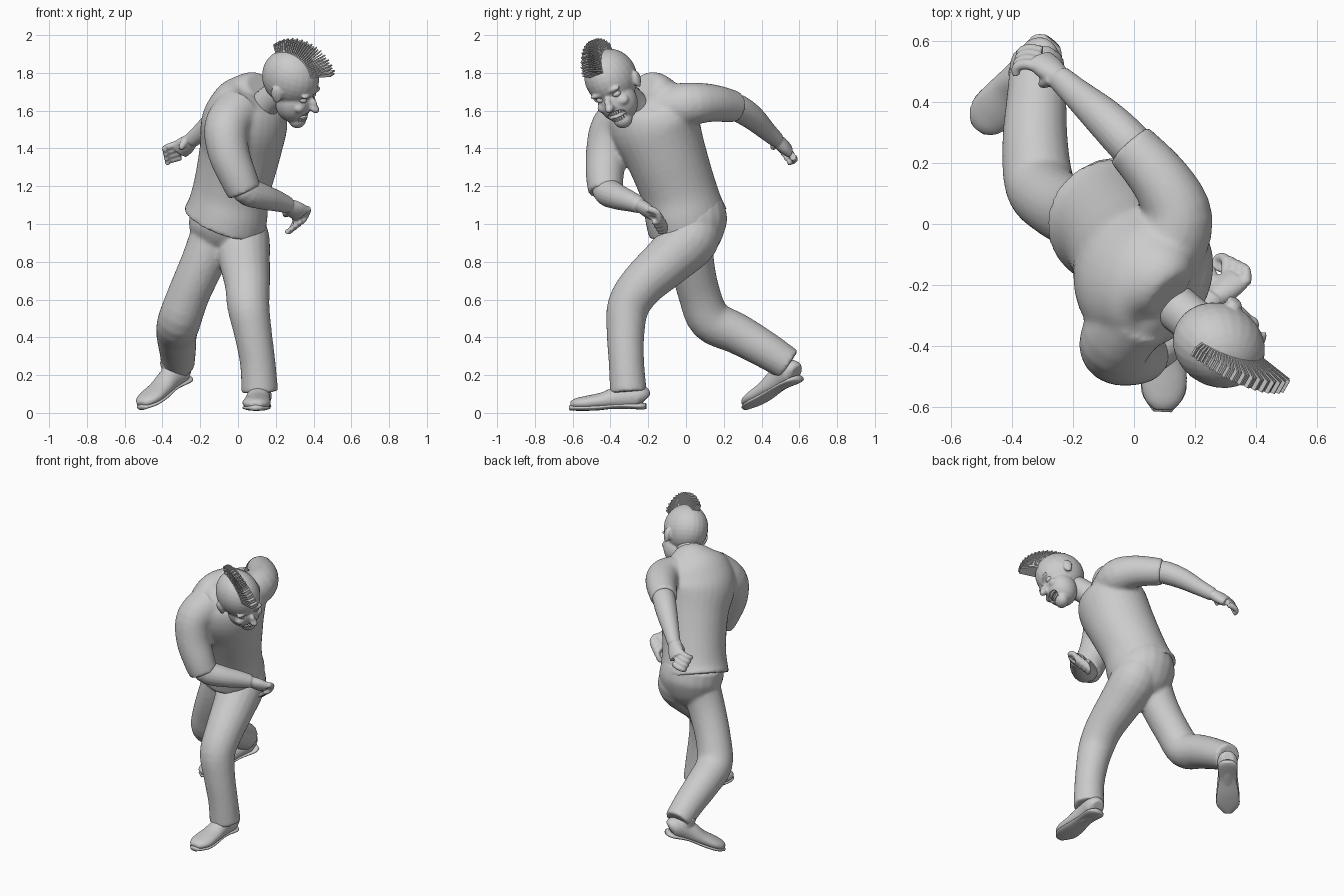
import bpy, bmesh, math
from mathutils import Vector, Matrix

if "Cube" in bpy.data.objects:
    bpy.data.objects.remove(bpy.data.objects["Cube"])

grey = bpy.data.materials.new("plain grey")
grey.use_nodes = True
COLOUR = (0.6, 0.6, 0.6, 1)
grey.diffuse_color = COLOUR
grey.node_tree.nodes["Principled BSDF"].inputs["Base Color"].default_value = COLOUR


def finish(name, bm, voxel=0, smooth=0, flat=False):
    """Turn a bmesh into an object, optionally fusing its volumes."""
    bmesh.ops.recalc_face_normals(bm, faces=bm.faces)
    me = bpy.data.meshes.new(name)
    bm.to_mesh(me)
    bm.free()
    me.materials.append(grey)
    ob = bpy.data.objects.new(name, me)
    bpy.context.collection.objects.link(ob)
    if not flat:
        me.shade_smooth()
    if voxel:
        m = ob.modifiers.new("fuse", 'REMESH')
        m.mode, m.voxel_size, m.use_smooth_shade = 'VOXEL', voxel, True
        s = ob.modifiers.new("soften", 'SMOOTH')
        s.factor, s.iterations = 0.5, smooth
    return ob


def loft(bm, stations, side=(1, 0, 0), n=20, steps=4):
    """Skin elliptical rings along a smooth path; station = x, y, z, ra[, rb]."""
    st = [Vector((*s, s[3])[:5]) for s in stations]
    path = []
    for i in range(len(st) - 1):
        a, b, c, d = st[max(i - 1, 0)], st[i], st[i + 1], st[min(i + 2, len(st) - 1)]
        for k in range(steps):
            t = k / steps
            path.append(b + (c - a) * t / 2 + (a * 2 - b * 5 + c * 4 - d) * t * t / 2
                        + (b * 3 - a - c * 3 + d) * t ** 3 / 2)
    path.append(st[-1])
    rings = []
    for i, p in enumerate(path):
        t = (path[min(i + 1, len(path) - 1)].xyz - path[max(i - 1, 0)].xyz).normalized()
        s = Vector(side)
        u = (s - t * s.dot(t)).normalized()
        v = t.cross(u)
        ring = []
        for k in range(n):
            w = math.tau * k / n
            ring.append(bm.verts.new(p.xyz + u * p[3] * math.cos(w) + v * p[4] * math.sin(w)))
        rings.append(ring)
    for r, q in zip(rings, rings[1:]):
        for k in range(n):
            bm.faces.new((r[k], r[(k + 1) % n], q[(k + 1) % n], q[k]))
    bm.faces.new(rings[0][::-1])
    bm.faces.new(rings[-1])


def ball(bm, centre, size, base=Matrix(), turn=0):
    m = base @ Matrix.Translation(centre) @ Matrix.Rotation(turn, 4, 'X') @ Matrix.Diagonal((*size, 1))
    bmesh.ops.create_uvsphere(bm, u_segments=24, v_segments=16, radius=1, matrix=m)


def box(bm, centre, size, base=Matrix()):
    m = base @ Matrix.Translation(centre) @ Matrix.Diagonal((*size, 1))
    return bmesh.ops.create_cube(bm, size=1, matrix=m)["verts"]


def frame(origin, left, forward):
    """Local space whose -y is forward and +x is the model's left."""
    f = Vector(forward).normalized()
    x = Vector(left)
    x = (x - f * x.dot(f)).normalized()
    z = f.cross(x)
    return Matrix.Translation(origin) @ Matrix((x, -f, z)).transposed().to_4x4()


# Shirt: leaning torso with both sleeves
bm = bmesh.new()
loft(bm, [(-.075, .01, 1.005, .215, .23), (-.058, -.008, 1.06, .21, .22), (-.035, -.04, 1.18, .2, .205),
          (.01, -.11, 1.38, .215, .215), (.035, -.17, 1.54, .25, .22), (.06, -.19, 1.65, .22, .18),
          (.09, -.205, 1.71, .15, .12), (.115, -.23, 1.735, .09, .07)],
     side=(.5, .86, 0), n=32)
loft(bm, [(.1, -.1, 1.61, .13), (.145, .02, 1.635, .115), (.09, .14, 1.64, .1), (-.015, .26, 1.62, .085)], (0, 0, 1))
loft(bm, [(0, -.29, 1.6, .13), (-.06, -.385, 1.51, .12), (-.05, -.42, 1.38, .11),
          (0, -.43, 1.25, .1), (.035, -.425, 1.17, .092)])
# Raised shoulder and collar slope towards the neck
ball(bm, (0, -.26, 1.58), (.14, .16, .13))
finish("shirt", bm, .012, 6)

# Neck
bm = bmesh.new()
loft(bm, [(.1, -.24, 1.59, .08), (.17, -.3, 1.66, .075), (.26, -.37, 1.72, .08)], (.5, .86, 0))
finish("neck", bm)

# Trousers: pelvis, striding left leg, trailing right leg
bm = bmesh.new()
loft(bm, [(-.07, .01, 1.1, .19), (-.055, .02, 1, .205, .2), (-.055, .03, .9, .175, .155), (-.06, .03, .83, .1, .09)])
loft(bm, [(-.01, .05, 1.03, .12), (.015, .03, .93, .15), (.035, -.1, .8, .135), (.05, -.23, .68, .12),
          (.055, -.305, .565, .112), (.08, -.32, .42, .1), (.105, -.315, .26, .094), (.115, -.305, .11, .098)])
loft(bm, [(-.11, .02, .98, .13), (-.18, .03, .81, .118), (-.26, .07, .63, .112), (-.31, .13, .49, .115),
          (-.325, .27, .42, .108), (-.32, .42, .335, .098), (-.318, .545, .255, .088)])
finish("trousers", bm, .011, 6)


# Arms with curled hands
def arm(name, path, knuckle, across, curl, thumb):
    bm = bmesh.new()
    loft(bm, path, (0, 0, 1))
    wrist, knuckle, across = Vector(path[-1][:3]), Vector(knuckle), Vector(across).normalized()
    loft(bm, [(*wrist, .038, .034), (*wrist.lerp(knuckle, .5), .052, .036), (*knuckle, .054, .03)], across)
    for i in range(4):
        p = knuckle + across * (i - 1.5) * .029
        pts = [(*p, .019)]
        for j, step in enumerate(curl):
            p = p + Vector(step)
            pts.append((*p, .018 - .002 * j))
        loft(bm, pts, across, 10, 3)
    p = wrist.lerp(knuckle, .3) - across * .035
    q = p + Vector(thumb)
    loft(bm, [(*p, .022), (*p.lerp(q, .6), .02), (*q, .012)], across, 10, 3)
    finish(name, bm, .006, 3)


arm("right_arm", [(0, -.42, 1.27, .07), (.045, -.42, 1.18, .077), (.13, -.365, 1.145, .068),
                  (.21, -.295, 1.12, .055), (.265, -.245, 1.1, .044)],
    (.335, -.18, 1.055), (.7, -.35, .55),
    [(0, .045, -.02), (-.025, .008, -.045), (-.02, -.035, -.005)], (-.01, .075, -.02))
arm("left_arm", [(.05, .19, 1.63, .07), (-.02, .27, 1.615, .073), (-.1, .35, 1.565, .066),
                 (-.19, .43, 1.49, .05), (-.245, .48, 1.445, .042)],
    (-.31, .54, 1.39), (.15, .5, -.7),
    [(-.04, .01, -.012), (-.03, -.012, -.012), (.002, -.025, -.008)], (-.035, -.02, -.06))


# Shoes: flat sole and rounded upper, toe along local -y
def shoe(name, base):
    bm = bmesh.new()
    loft(bm, [(0, .03, .05, .04, .04), (0, 0, .07, .064, .064), (0, -.1, .068, .062, .064),
              (0, -.19, .052, .07, .046), (0, -.28, .043, .076, .038), (0, -.335, .04, .06, .03),
              (0, -.365, .036, .03, .018)])
    loft(bm, [(0, -.045, .06, .058), (0, -.055, .12, .058), (0, -.06, .17, .056)])
    sole = [(0, .035, .018, .035, .016), (0, 0, .018, .062, .018), (0, -.11, .024, .056, .014),
            (0, -.22, .018, .07, .016), (0, -.31, .018, .072, .016), (0, -.372, .02, .03, .014)]
    bmesh.ops.transform(bm, matrix=base, verts=bm.verts)
    finish(name + "_upper", bm, .008, 4)
    bm = bmesh.new()
    loft(bm, sole)
    bmesh.ops.transform(bm, matrix=base, verts=bm.verts)
    finish(name + "_sole", bm)


shoe("left_shoe", frame((.115, -.245, .018), (1, 0, 0), (-.06, -1, -.03)))
shoe("right_shoe", frame((-.285, .58, .155), (.77, -.63, 0), (-.58, -.68, -.38)))

# Head: cranium, jaw, cheeks, brows, long nose and ears fused together
head = frame((.283, -.4, 1.775), (.46, .83, .32), (.848, -.318, -.424))
bm = bmesh.new()
ball(bm, (0, .005, 0), (.135, .157, .152), head)
ball(bm, (0, -.055, -.12), (.106, .1, .115), head)
ball(bm, (0, -.1, -.212), (.052, .045, .045), head)
ball(bm, (0, -.148, -.085), (.02, .04, .032), head, .5)
ball(bm, (0, -.172, -.105), (.024, .032, .021), head, .3)
for s in (1, -1):
    ball(bm, (s * .06, -.112, -.108), (.036, .032, .028), head)
    ball(bm, (s * .05, -.132, -.028), (.042, .018, .014), head)
    ball(bm, (s * .132, 0, -.06), (.016, .028, .045), head, -.2)
    ball(bm, (s * .142, .008, -.05), (.01, .027, .036), head, -.2)
skull = finish("head", bm, .007, 3)

# Open grinning mouth and eye sockets are cut from the head
bm = bmesh.new()
ball(bm, (0, -.145, -.168), (.056, .05, .032), head)
for s in (1, -1):
    ball(bm, (s * .05, -.152, -.06), (.027, .026, .015), head)
cutter = finish("face_cutter", bm)
cutter.hide_render = True
cutter.hide_set(True)
cut = skull.modifiers.new("face openings", 'BOOLEAN')
cut.operation, cut.object, cut.solver = 'DIFFERENCE', cutter, 'EXACT'

bm = bmesh.new()
for s in (1, -1):
    ball(bm, (s * .05, -.116, -.06), (.024, .024, .018), head)
finish("eyes", bm)

# Two rows of crooked teeth
bm = bmesh.new()
for z, lean in ((-.15, .1), (-.187, -.1)):
    for i in range(-3, 4):
        a = i * .2
        spot = Matrix.Translation((math.sin(a) * .065, -.075 - math.cos(a) * .065, z))
        box(bm, (0, 0, 0), (.011, .01, .02), head @ spot @ Matrix.Rotation(a + lean, 4, 'Z'))
finish("teeth", bm, flat=True)

# Mohawk: fan of thin upright plates from forehead to the back of the crown
bm = bmesh.new()
COUNT = 30
axis = head.to_3x3() @ Vector((1, 0, 0))
for i in range(COUNT):
    t = i / (COUNT - 1)
    a = math.radians(33 + 105 * t)
    height = .115 - .06 * t + .008 * (i % 2)
    m = head @ Matrix.Rotation(math.pi / 2 - a, 4, 'X')
    m = m @ Matrix.Translation((0, 0, .138)) @ Matrix.Rotation(.12, 4, 'X')
    plate = box(bm, (0, 0, height / 2), (.085 - .025 * t, .007, height), m)
    mid = m @ Vector((0, 0, height))
    for v in plate:
        if (m.inverted() @ v.co).z > height / 2:
            v.co -= axis * (v.co - mid).dot(axis) * .45
finish("mohawk", bm, flat=True)
